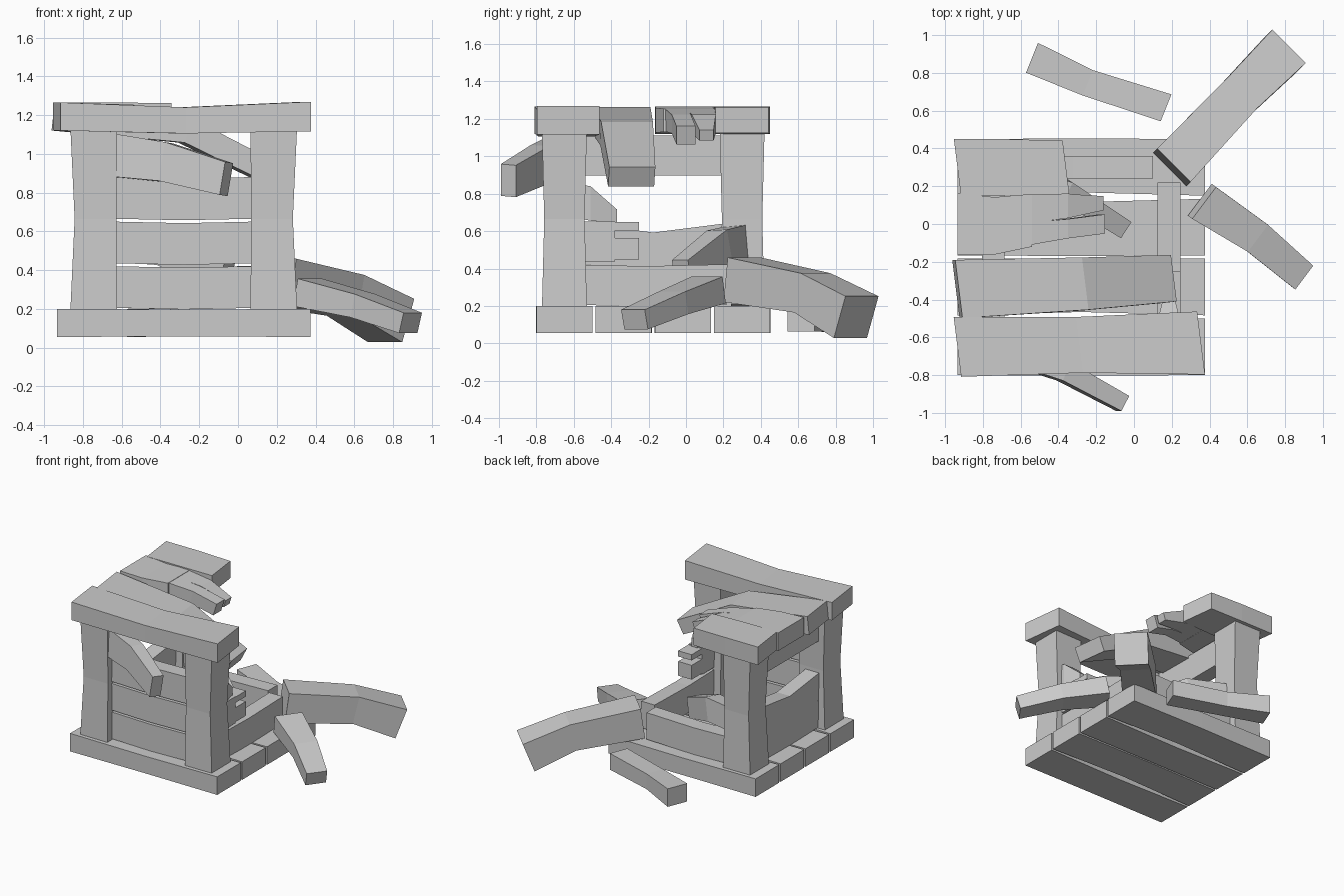
import bpy
import bmesh
from mathutils import Vector

cube = bpy.data.objects.get("Cube")
if cube:
    bpy.data.objects.remove(cube, do_unlink=True)

grey = (0.6, 0.6, 0.6, 1)
wood = bpy.data.materials.new("grey_wood")
wood.use_nodes = True
wood.diffuse_color = grey
wood.node_tree.nodes["Principled BSDF"].inputs["Base Color"].default_value = grey

# Shared positions of the crate frame
LEFT, RIGHT, FRONT, BACK = 0.185, -0.745, -0.65, 0.3
FLOOR_TOP, LID_BOTTOM = 0.2, 1.12
THICK = 0.145
THIN = 0.12
FLOOR = FLOOR_TOP - THICK / 2
LID = LID_BOTTOM + THICK / 2
ROW = (LID_BOTTOM - FLOOR_TOP) / 4
FLUSH = RIGHT - 0.19
ALONG_X, ALONG_Y, ALONG_Z = Vector((1, 0, 0)), Vector((0, 1, 0)), Vector((0, 0, 1))


def board(name, start, end, side, width, thick=THICK, bend=(0, 0, 0),
          waist=1, taper=1, plumb=False):
    """Bent three-section board; side is the direction of its width."""
    start, end, side = Vector(start), Vector(end), Vector(side).normalized()
    middle = (start + end) / 2 + Vector(bend)
    whole = end - start
    if plumb:
        whole.z = 0
    tangents = [whole] * 3 if plumb else [middle - start, whole, end - middle]
    bm = bmesh.new()
    rings = []
    for point, tangent, scale in zip((start, middle, end), tangents, (1, waist, taper)):
        across = side * width * scale / 2
        up = tangent.cross(side).normalized() * thick * scale / 2
        corners = (across + up, up - across, -across - up, across - up)
        rings.append([bm.verts.new(point + corner) for corner in corners])
    bm.faces.new(rings[0])
    bm.faces.new(rings[-1])
    for ring, following in zip(rings, rings[1:]):
        for k in range(4):
            bm.faces.new((ring[k], ring[k - 1], following[k - 1], following[k]))
    bmesh.ops.recalc_face_normals(bm, faces=bm.faces)
    mesh = bpy.data.meshes.new(name)
    bm.to_mesh(mesh)
    bm.free()
    mesh.materials.append(wood)
    obj = bpy.data.objects.new(name, mesh)
    bpy.context.collection.objects.link(obj)


def row_height(row):
    return FLOOR_TOP + ROW * (row + 0.5)


def wall_board(name, start, end, row, sag=0.01):
    """Upright board between two plan points in one of the four rows."""
    height = row_height(row)
    board(name, (*start, height), (*end, height), ALONG_Z, ROW - 0.015,
          thick=THIN, bend=ALONG_Z * -sag)


# Floor boards, bowed to alternate sides
for i in range(4):
    depth = FRONT + i * (BACK - FRONT) / 3
    bow = 0.01 if i % 2 else -0.01
    board(f"floor_board_{i}", (FLUSH, depth, FLOOR), (LEFT + 0.19, depth, FLOOR),
          ALONG_Y, 0.3, bend=ALONG_Y * bow, waist=0.95, plumb=True)

# Standing corner posts with a slight waist
for name, x, y in (("front_right_post", RIGHT, FRONT),
                   ("front_left_post", LEFT, FRONT),
                   ("back_right_post", RIGHT, BACK)):
    lean = 0.01 if x == RIGHT else -0.01
    board(name, (x, y, FLOOR_TOP - 0.01), (x, y, LID_BOTTOM + 0.02), ALONG_X, 0.24,
          thick=0.24, bend=ALONG_X * lean, waist=0.9)

# Front wall, with its top board torn loose and swung outward
for row in range(3):
    wall_board(f"front_wall_board_{row}", (RIGHT, FRONT), (LEFT, FRONT), row)
board("front_loose_board", (RIGHT, FRONT, row_height(3)), (-0.06, -0.95, 0.87),
      ALONG_Z + ALONG_X / 6, ROW, thick=THIN, bend=(0.03, 0.02, 0.02),
      waist=0.88, taper=0.75)

# Left wall, broken off further toward the top
wall_board("left_wall_low_board", (LEFT, FRONT), (LEFT, BACK - 0.08), 0)
wall_board("left_wall_broken_board", (LEFT, FRONT), (LEFT, -0.38), 1, sag=0)
for name, drop, height in (("low", -0.04, ROW / 2), ("high", 0.08, ROW / 5)):
    splinter = row_height(1) + drop
    board(f"left_wall_{name}_splinter", (LEFT, -0.39, splinter), (LEFT, -0.25, splinter),
          ALONG_Z, height, thick=THIN)
board("left_wall_stub", (LEFT, FRONT, row_height(2)), (LEFT, -0.37, 0.68),
      ALONG_Z, ROW * 0.8, thick=THIN, bend=ALONG_Z * 0.02, taper=0.4)

# Right wall, with one row missing
for row, sag in ((0, 0.01), (1, 0.06), (3, 0)):
    wall_board(f"right_wall_board_{row}", (RIGHT, FRONT), (RIGHT, BACK), row, sag)

# Back wall, with a snapped board bent inward
wall_board("back_wall_low_board", (RIGHT, BACK), (0.1, BACK), 0)
board("back_loose_board", (RIGHT, BACK, row_height(1)), (-0.06, -0.02, 0.37),
      ALONG_Z + ALONG_X / 4 - ALONG_Y / 6, ROW * 0.8, thick=THIN,
      bend=(0.03, 0.04, 0.06), taper=0.85)

# Lid: whole front board, drooping board, split board and snapped back board
slanted = ALONG_Y - ALONG_X / 8
board("lid_front_board", (FLUSH, FRONT, LID), (LEFT + 0.17, FRONT + 0.02, LID),
      slanted, 0.32, bend=ALONG_Z * -0.02, waist=0.93, taper=1.05, plumb=True)
board("lid_drooping_board", (FLUSH, -0.345, LID), (LEFT, -0.29, 0.89), slanted, 0.31,
      bend=(0.1, 0, 0.08), waist=0.9, taper=0.8)
board("lid_split_board", (FLUSH, 0, LID), (-0.54, 0.02, LID), ALONG_Y, 0.33,
      bend=ALONG_Y * -0.02, waist=0.92, taper=0.85)
for name, root, tip, width, taper in (("front", -0.05, 0, 0.12, 0.85),
                                      ("back", 0.08, 0.11, 0.15, 0.5)):
    board(f"lid_{name}_splinter", (-0.55, root, LID), (-0.17, tip, LID - 0.08),
          ALONG_Y, width, thick=THIN, bend=ALONG_Z / 50, waist=0.85, taper=taper)
board("lid_snapped_board", (FLUSH, BACK, LID), (-0.36, BACK, LID), slanted, 0.3,
      taper=0.95, plumb=True)

# Fallen pieces lying around the crate
board("fallen_post", (0.2, BACK, 0.34), (0.79, 0.91, 0.14), ALONG_X - ALONG_Y, 0.25,
      thick=0.24, bend=(0.06, 0.07, 0.03), waist=0.9)
board("fallen_side_board", (0.36, 0.12, 0.285), (0.89, -0.275, FLOOR),
      ALONG_Y + ALONG_X * 0.75, 0.21, bend=(0.02, 0.01, 0.01), waist=0.85, taper=0.75)
board("fallen_back_board", (-0.54, 0.88, FLOOR), (0.17, 0.615, FLOOR),
      ALONG_Y + ALONG_X * 0.4, 0.17, bend=(-0.06, 0, 0), waist=0.85, taper=0.9)
